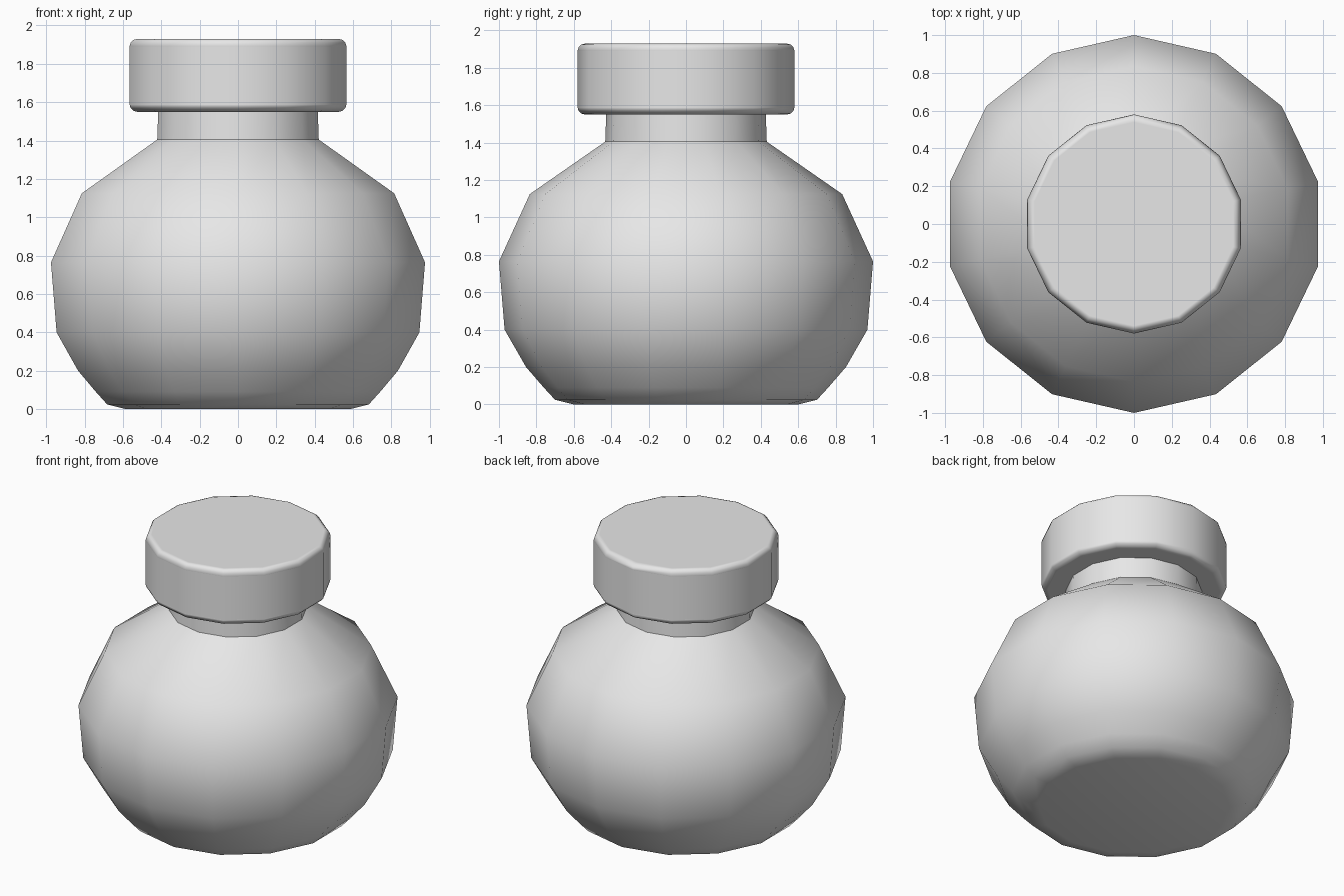
import bpy, bmesh, math

if "Cube" in bpy.data.objects:
    bpy.data.objects.remove(bpy.data.objects["Cube"], do_unlink=True)

SIDES = 14

grey = bpy.data.materials.new("light_grey")
grey.use_nodes = True
colour = (0.8, 0.8, 0.8, 1)
grey.diffuse_color = colour
grey.node_tree.nodes["Principled BSDF"].inputs["Base Color"].default_value = colour


def lathe(name, profile):
    """Closed solid of revolution with a corner facing +y; profile runs bottom to top."""
    bm = bmesh.new()
    rings = []
    for radius, z in profile:
        angles = [math.pi / 2 + i * math.tau / SIDES for i in range(SIDES)]
        rings.append([bm.verts.new((radius * math.cos(a), radius * math.sin(a), z))
                      for a in angles])
    for low, high in zip(rings, rings[1:]):
        for i in range(SIDES):
            j = (i + 1) % SIDES
            bm.faces.new((low[i], low[j], high[j], high[i]))
    bm.faces.new(rings[0][::-1])
    bm.faces.new(rings[-1])
    mesh = bpy.data.meshes.new(name)
    bm.to_mesh(mesh)
    bm.free()
    mesh.materials.append(grey)
    obj = bpy.data.objects.new(name, mesh)
    bpy.context.collection.objects.link(obj)
    return obj


def smooth(obj, degrees):
    bpy.ops.object.select_all(action="DESELECT")
    obj.select_set(True)
    bpy.context.view_layer.objects.active = obj
    bpy.ops.object.shade_smooth_by_angle(angle=math.radians(degrees))


# Round jar with its narrow neck
jar = lathe("jar_body", [(0.6, 0), (0.7, 0.025), (0.76, 0.09), (0.855, 0.2),
                         (0.97, 0.4), (1.0, 0.765), (0.835, 1.125),
                         (0.432, 1.405), (0.425, 1.6)])
smooth(jar, 45)

# Lid with rounded rims
lid = lathe("lid", [(0.58, 1.55), (0.58, 1.93)])
bevel = lid.modifiers.new("rounded_rims", "BEVEL")
bevel.width = 0.04
bevel.segments = 3
bevel.limit_method = "ANGLE"
bevel.angle_limit = math.radians(60)
bevel.harden_normals = True
smooth(lid, 40)
